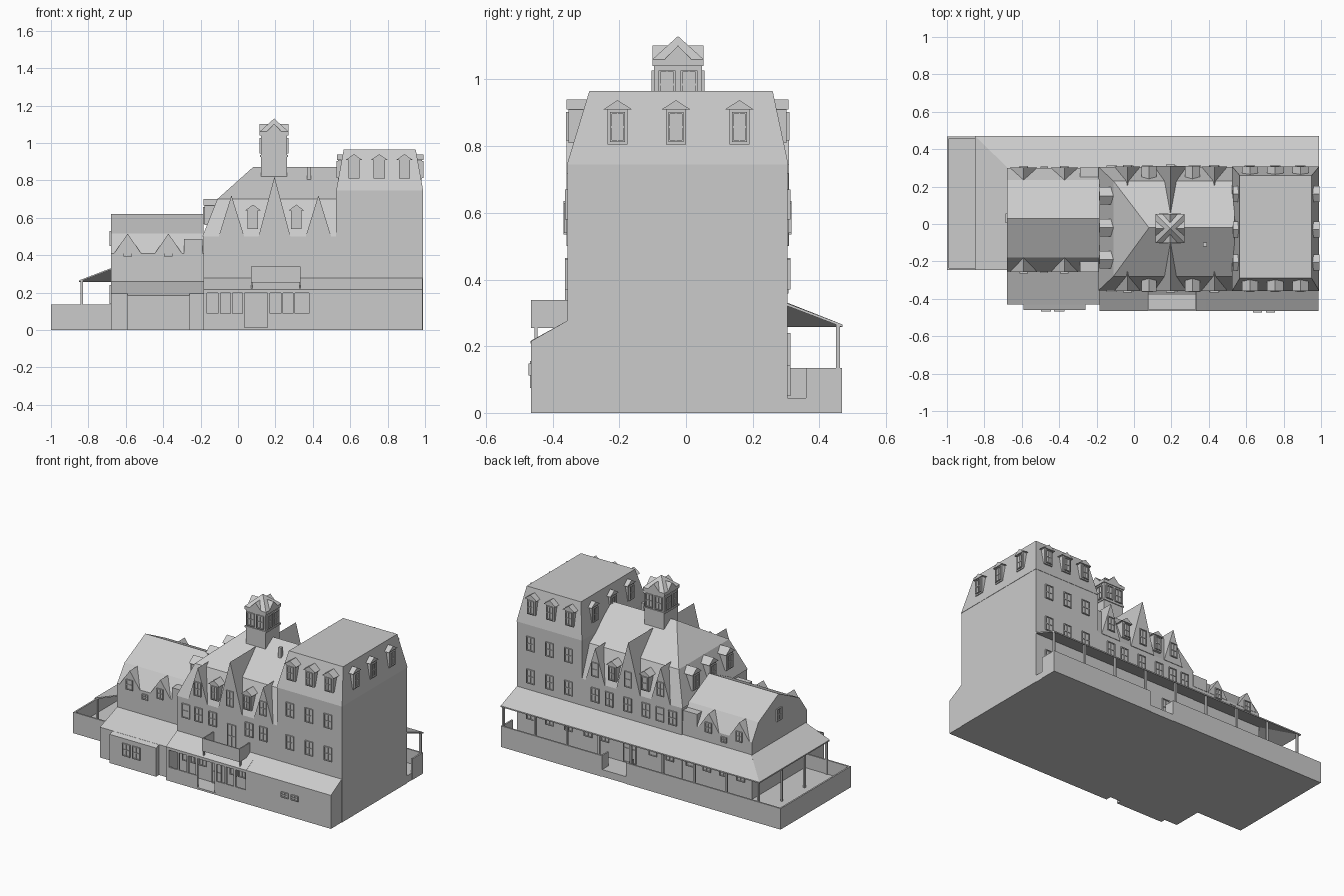
import bpy, bmesh
from mathutils import Vector

if "Cube" in bpy.data.objects:
    bpy.data.objects.remove(bpy.data.objects["Cube"], do_unlink=True)

grey = bpy.data.materials.new("plain_grey")
grey.use_nodes = True
COLOUR = (0.6, 0.6, 0.6, 1)
grey.diffuse_color = COLOUR
grey.node_tree.nodes["Principled BSDF"].inputs["Base Color"].default_value = COLOUR


class Part:
    """One named object assembled from convex solids."""

    def __init__(self, name):
        self.name, self.bm = name, bmesh.new()

    def hull(self, pts):
        t = bmesh.new()
        for p in pts:
            t.verts.new(Vector(p))
        bmesh.ops.convex_hull(t, input=t.verts)
        bmesh.ops.dissolve_limit(t, angle_limit=0.01, verts=t.verts, edges=t.edges)
        bmesh.ops.recalc_face_normals(t, faces=t.faces)
        m = bpy.data.meshes.new("tmp")
        t.to_mesh(m)
        t.free()
        self.bm.from_mesh(m)
        bpy.data.meshes.remove(m)
        return self

    def box(self, x0, x1, y0, y1, z0, z1):
        return self.hull([(x, y, z) for x in (x0, x1) for y in (y0, y1) for z in (z0, z1)])

    def prism_x(self, profile, x0, x1):
        return self.hull([(x, y, z) for x in (x0, x1) for y, z in profile])

    def slab(self, corners, t=0.008):
        return self.hull([(x, y, z - d) for x, y, z in corners for d in (0, t)])

    def sided(self, side, profile, d0, d1):
        return self.hull([place(side, u, d, z) for d in (d0, d1) for u, z in profile])

    def done(self):
        m = bpy.data.meshes.new(self.name)
        self.bm.to_mesh(m)
        self.bm.free()
        m.materials.append(grey)
        ob = bpy.data.objects.new(self.name, m)
        bpy.context.scene.collection.objects.link(ob)


def place(side, u, d, z):
    """u runs along the wall, d is the distance outward from the origin."""
    return {"front": (u, -d, z), "back": (u, d, z), "right": (d, u, z), "left": (-d, u, z)}[side]


def rect(u, w, z0, z1):
    return [(u - w, z0), (u + w, z0), (u + w, z1), (u - w, z1)]


def window(part, side, u, d, z, w=0.056, h=0.09):
    b, out = 0.005, d + 0.008
    for s in (-1, 1):
        part.sided(side, rect(u + s * (w / 2 - b / 2), b / 2, z - h / 2, z + h / 2), d - 0.004, out)
        part.sided(side, rect(u, w / 2, z + s * (h / 2 - b / 2) - b / 2, z + s * (h / 2 - b / 2) + b / 2), d - 0.004, out)
    part.sided(side, rect(u, b / 3, z - h / 2, z + h / 2), d - 0.004, d + 0.006)
    part.sided(side, rect(u, w / 2, z - b / 2, z + b / 2), d - 0.004, d + 0.006)
    part.sided(side, rect(u, w / 2, z - h / 2, z + h / 2), d - 0.004, d + 0.002)


def dormer(part, side, u, d, z0, z1, peak, w=0.06, deep=0.07):
    part.sided(side, rect(u, w / 2, z0, z1), d - deep, d)
    part.sided(side, [(u - w * 0.72, z1), (u + w * 0.72, z1), (u, peak)], d - deep, d + 0.006)
    window(part, side, u, d, (z0 + z1) / 2, w * 0.75, (z1 - z0) * 0.85)


def gable(part, side, u, d, half, z0, peak, deep):
    part.sided(side, [(u - half, z0), (u + half, z0), (u, peak)], d - deep, d)


F, B = 0.355, 0.305          # front and back wall distances
WALLS = (("front", F), ("back", B))
win = Part("windows")

# Tall end block with mansard roof
Part("tower_block").box(0.525, 0.988, -F, B, 0, 0.745).done()
r = Part("tower_mansard_roof")
r.hull([(x, y, 0.745) for x in (0.525, 0.99) for y in (-F - .002, B + .002)]
       + [(x, y, 0.965) for x in (0.565, 0.95) for y in (-0.29, 0.26)]).done()
td = Part("tower_dormers")
for x in (0.62, 0.755, 0.89):
    for side, d in WALLS:
        dormer(td, side, x, d - 0.003, 0.81, 0.91, 0.94)
        for z in (0.415, 0.625):
            window(win, side, x, d, z)
for y in (-0.205, -0.03, 0.16):
    dormer(td, "right", y, 0.985, 0.805, 0.91, 0.938)
    dormer(td, "left", y, -0.535, 0.805, 0.91, 0.938)
td.done()

# Middle block with hipped mansard roof
Part("middle_block").box(-0.185, 0.53, -F, B, 0, 0.5).done()
r = Part("middle_roof")
r.hull([(x, y, 0.5) for x in (-0.19, 0.53) for y in (-F, B)]
       + [(x, y, 0.70) for x in (-0.11, 0.53) for y in (-0.28, 0.23)]
       + [(0.08, -0.02, 0.87), (0.54, -0.02, 0.87)]).done()
g = Part("middle_gables")
md = Part("middle_dormers")
for side, d in WALLS:
    gable(g, side, 0.195, d + 0.004, 0.085, 0.5, 0.82, 0.29)
    window(win, side, 0.195, d + 0.004, 0.585, 0.05, 0.1)
    for x in (-0.035, 0.43):
        gable(g, side, x, d + 0.003, 0.068, 0.5, 0.72, 0.13)
        window(win, side, x, d + 0.003, 0.585, 0.05, 0.09)
    for x in (0.08, 0.312):
        dormer(md, side, x, d, 0.54, 0.64, 0.67, 0.056)
    for x in (-0.12, -0.03, 0.07, 0.33, 0.43):
        window(win, side, x, d, 0.42)
for y in (-0.19, -0.02, 0.15):
    dormer(md, "left", y, 0.178, 0.56, 0.665, 0.70, 0.065)
g.done()
md.done()
window(win, "back", 0.2, B, 0.42)
Part("chimney").box(0.37, 0.39, -0.12, -0.10, 0.78, 0.87).done()

# Cupola with cross gabled cap
cx, cy = 0.193, -0.024
c = Part("cupola")
c.box(cx - 0.07, cx + 0.07, cy - 0.072, cy + 0.072, 0.78, 1.06)
c.box(cx - 0.075, cx + 0.075, cy - 0.077, cy + 0.077, 0.925, 0.935)
c.done()
c = Part("cupola_roof")
e = 0.077
c.hull([(cx + a * e, cy + b * e, z) for a in (-1, 1) for b in (-1, 1) for z in (1.04, 1.06)]
       + [(cx, cy, 1.13)])
for side, u, d in (("front", cx, -cy), ("left", cy, -cx)):
    c.sided(side, [(u - 0.045, 1.055), (u + 0.045, 1.055), (u, 1.102)], d - e, d + e)
c.done()
for side, u, d in (("front", cx, 0.096), ("back", cx, 0.048), ("right", cy, 0.263), ("left", cy, -0.123)):
    for s in (-1, 1):
        window(win, side, u + s * 0.033, d, 0.985, 0.05, 0.085)

# Low wing with gambrel roof
Part("wing").prism_x([(-0.255, 0), (-0.255, 0.41), (-0.18, 0.515), (0.03, 0.62),
                      (0.235, 0.515), (0.30, 0.41), (0.30, 0)], -0.68, -0.185).done()
g = Part("wing_gables")
for side, d in (("front", 0.257), ("back", 0.302)):
    for x in (-0.59, -0.372):
        gable(g, side, x, d, 0.072, 0.41, 0.515, 0.085)
        window(win, side, x, d, 0.425, 0.045, 0.065)
    window(win, side, -0.48, d - 0.002, 0.375, 0.04, 0.035)
    g.sided(side, rect(-0.24, 0.05, 0.41, 0.487), d - 0.09, d)
g.done()
window(win, "left", 0.03, 0.68, 0.49, 0.05, 0.08)

# Lean-to along the wing
w = Part("wing_lean_to")
w.prism_x([(-0.25, 0), (-0.25, 0.26), (-0.43, 0.195), (-0.43, 0)], -0.68, -0.18)
w.prism_x([(-0.25, 0), (-0.25, 0.255), (-0.46, 0.184), (-0.46, 0)], -0.59, -0.26)
w.done()
for x in (-0.47, -0.4):
    window(win, "front", x, 0.46, 0.115, 0.055, 0.08)

# Front lean-to: closed end and open entrance bay
Part("front_lean_to").prism_x([(-F, 0), (-F, 0.277), (-0.465, 0.215), (-0.465, 0)], 0.38, 0.986).done()
for x in (0.66, 0.73):
    window(win, "front", x, 0.465, 0.13, 0.05, 0.035)
e = Part("entrance_porch")
e.box(-0.18, 0.38, -0.465, -F, 0, 0.012)
e.slab([(x, y, z) for x in (-0.185, 0.385) for y, z in ((-F, 0.277), (-0.466, 0.216))])
e.box(-0.18, 0.38, -0.465, -0.452, 0.198, 0.212)
e.box(-0.18, 0.035, -0.465, -0.455, 0, 0.088)
e.box(0.165, 0.38, -0.465, -0.455, 0, 0.088)
e.prism_x([(-F, 0), (-F, 0.27), (-0.465, 0.21), (-0.465, 0)], -0.185, -0.165)
for x in (-0.10, -0.035, 0.03, 0.165, 0.235, 0.30):
    e.box(x - 0.006, x + 0.006, -0.464, -0.452, 0, 0.205)
e.done()
for x in (-0.12, -0.06, 0.0, 0.22, 0.28, 0.34):
    window(win, "front", x, F, 0.15, 0.05, 0.1)
window(win, "front", 0.1, F, 0.085, 0.07, 0.145)

# Balcony over the entrance
b = Part("balcony")
b.box(0.07, 0.335, -0.465, -F, 0.255, 0.263)
b.box(0.07, 0.335, -0.465, -0.458, 0.255, 0.338)
for x in (0.07, 0.328):
    b.box(x, x + 0.007, -0.465, -F, 0.255, 0.338)
    b.box(x, x + 0.007, -0.455, -0.445, 0.215, 0.26)
b.done()
window(win, "front", 0.205, F, 0.345, 0.06, 0.15)

# Veranda deck, parapet and rear steps
d = Part("veranda_deck")
d.box(-0.995, 0.985, 0.29, 0.465, 0, 0.045)
d.box(-0.995, -0.67, -0.24, 0.465, 0, 0.045)
d.done()
p = Part("veranda_parapet")
H, T = 0.135, 0.01
p.box(-1, 0.10, 0.468 - T, 0.468, 0, H)
p.box(0.27, 0.988, 0.468 - T, 0.468, 0, H)
p.box(-1, -1 + T, -0.245, 0.468, 0, H)
p.box(-1, -0.68, -0.245, -0.245 + T, 0, H)
p.box(0.988 - T, 0.988, 0.36, 0.468, 0, H)
for x in (0.09, 0.27):
    p.box(x, x + T, 0.40, 0.468, 0, H)
p.done()
s = Part("rear_steps")
for i in range(3):
    s.box(0.10, 0.27, 0.40, 0.465 - i * 0.02, 0, 0.015 * (i + 1))
s.done()

# Veranda roof and posts
v = Part("veranda_roof")
v.slab([(-0.68, 0.30, 0.33), (0.988, 0.30, 0.33), (0.988, 0.47, 0.265), (-0.85, 0.47, 0.265)])
v.slab([(-0.68, 0.305, 0.33), (-0.68, -0.245, 0.33), (-0.85, -0.245, 0.265), (-0.85, 0.47, 0.265)])
v.done()
p = Part("veranda_posts")
posts = [(0.978 - i * 0.2265, 0.456) for i in range(9)] + [(-0.835, y) for y in (0.22, -0.01, -0.235)]
for x, y in posts:
    p.box(x - 0.006, x + 0.006, y - 0.006, y + 0.006, 0.04, 0.268)
p.done()
for x in (-0.6, -0.48, -0.36, -0.24, -0.1, 0.02, 0.36, 0.48, 0.62, 0.755, 0.89):
    window(win, "back", x, B - (0.005 if x < -0.19 else 0), 0.19, 0.056, 0.1)
window(win, "back", 0.185, B, 0.14, 0.09, 0.18)
for y in (-0.12, 0.03, 0.18):
    window(win, "left", y, 0.68, 0.19, 0.056, 0.1)
win.done()
